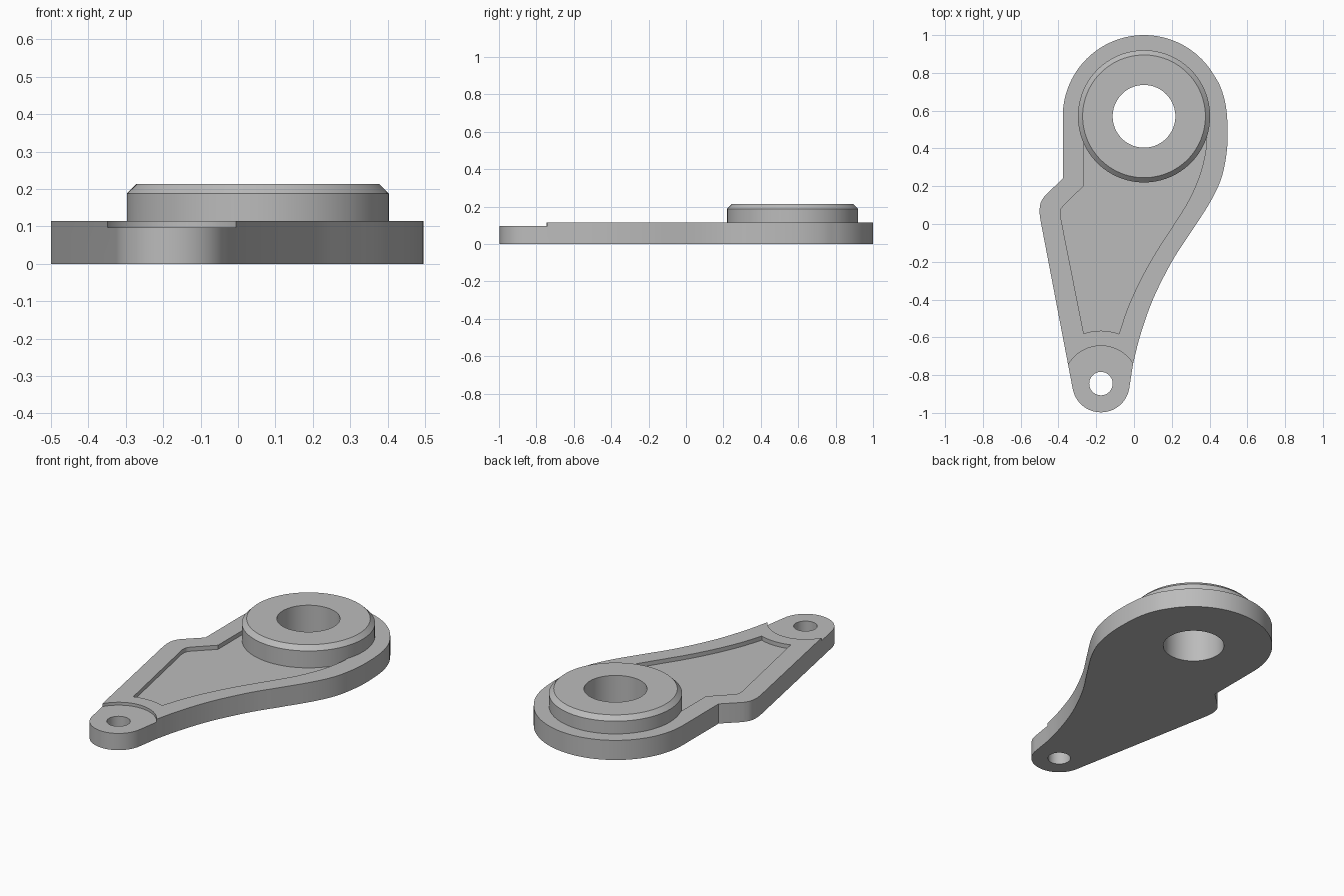
import bpy, bmesh, math
from mathutils import Vector

cube = bpy.data.objects.get("Cube")
if cube:
    bpy.data.objects.remove(cube, do_unlink=True)

grey = bpy.data.materials.new("plain grey")
grey.use_nodes = True
grey.diffuse_color = (0.5, 0.5, 0.5, 1)
grey.node_tree.nodes["Principled BSDF"].inputs["Base Color"].default_value = (0.5, 0.5, 0.5, 1)

BIG, SMALL = (0.053, 0.57), (-0.175, -0.845)
TOP, STEP, FLOOR = 0.114, 0.097, 0.09


def arc(centre, r, start, end, n):
    angles = [math.radians(start + (end - start) * i / n) for i in range(n + 1)]
    return [(centre[0] + r * math.cos(a), centre[1] + r * math.sin(a)) for a in angles]


def spline(points, steps=6):
    """Smooth curve through the given points."""
    p = [Vector(q) for q in points]
    p = [2 * p[0] - p[1]] + p + [2 * p[-1] - p[-2]]
    out = []
    for a, b, c, d in zip(p, p[1:], p[2:], p[3:]):
        for i in range(steps):
            t = i / steps
            out.append(tuple(0.5 * (2 * b + (c - a) * t + (2 * a - 5 * b + 4 * c - d) * t ** 2
                                    + (3 * b - a - 3 * c + d) * t ** 3)))
    return out + [tuple(p[-2])]


def prism(name, outline, z0, z1):
    bm = bmesh.new()
    face = bm.faces.new([bm.verts.new((x, y, z0)) for x, y in outline])
    new = bmesh.ops.extrude_face_region(bm, geom=[face])["geom"]
    for v in new:
        if isinstance(v, bmesh.types.BMVert):
            v.co.z = z1
    bmesh.ops.recalc_face_normals(bm, faces=bm.faces)
    mesh = bpy.data.meshes.new(name)
    bm.to_mesh(mesh)
    bm.free()
    mesh.materials.append(grey)
    obj = bpy.data.objects.new(name, mesh)
    bpy.context.collection.objects.link(obj)
    return obj


def combine(target, tool, operation):
    bpy.context.view_layer.objects.active = target
    mod = target.modifiers.new("combine", "BOOLEAN")
    mod.operation, mod.solver, mod.object = operation, "EXACT", tool
    bpy.ops.object.modifier_apply(modifier=mod.name)
    bpy.data.objects.remove(tool, do_unlink=True)


# Arm plate: round head, notched left side, small rounded tip, flowing right side
head = arc(BIG, 0.43, 35, 180, 48)
knee = spline([(-0.472, 0.15), (-0.493, 0.115), (-0.5, 0.07), (-0.496, 0.025)], 4)
tip = arc(SMALL, 0.152, 190, 350, 32)
flow = spline([(-0.005, -0.74), (0.033, -0.59), (0.1, -0.4), (0.2, -0.2), (0.3, -0.045),
               (0.4, 0.11), (0.46, 0.235), (0.488, 0.36), (0.496, 0.48),
               (0.487, 0.62), (0.456, 0.73), head[0]])
arm = prism("lever_arm", head + [(-0.377, 0.24)] + knee + tip + flow[:-1], 0, TOP)

# Shallow pocket, closed off underneath the boss
pocket_knee = spline([(-0.372, 0.098), (-0.387, 0.077), (-0.39, 0.045)], 4)
pocket_end = arc(SMALL, 0.28, 109, 70, 12)
pocket_flow = spline([pocket_end[-1], (-0.035, -0.45), (0.03, -0.305), (0.11, -0.16), (0.2, -0.02),
                      (0.29, 0.125), (0.35, 0.265), (0.378, 0.38), (0.386, 0.47)])
pocket = [(-0.2, 0.55), (-0.268, 0.45), (-0.268, 0.2)] + pocket_knee + pocket_end + pocket_flow[1:] + [(0.3, 0.55)]
combine(arm, prism("pocket_cutter", pocket, FLOOR, 0.3), "DIFFERENCE")

# Lowered round seat at the tip
combine(arm, prism("seat_cutter", arc(SMALL, 0.2, 0, 355, 71), STEP, 0.3), "DIFFERENCE")

# Boss with a chamfered top rim
boss = prism("boss", arc(BIG, 0.35, 0, 356.25, 95), 0.05, 0.213)
bm = bmesh.new()
bm.from_mesh(boss.data)
rim = [e for e in bm.edges if all(v.co.z > 0.2 for v in e.verts)]
bmesh.ops.bevel(bm, geom=rim, offset=0.025, segments=1, affect="EDGES")
bm.to_mesh(boss.data)
bm.free()
combine(arm, boss, "UNION")

# Through holes
combine(arm, prism("bore_cutter", arc(BIG, 0.166, 0, 355, 71), -0.1, 0.4), "DIFFERENCE")
combine(arm, prism("pin_cutter", arc(SMALL, 0.062, 0, 352.5, 47), -0.1, 0.4), "DIFFERENCE")

bpy.ops.object.select_all(action="DESELECT")
arm.select_set(True)
bpy.context.view_layer.objects.active = arm
bpy.ops.object.shade_smooth_by_angle(angle=math.radians(25))
